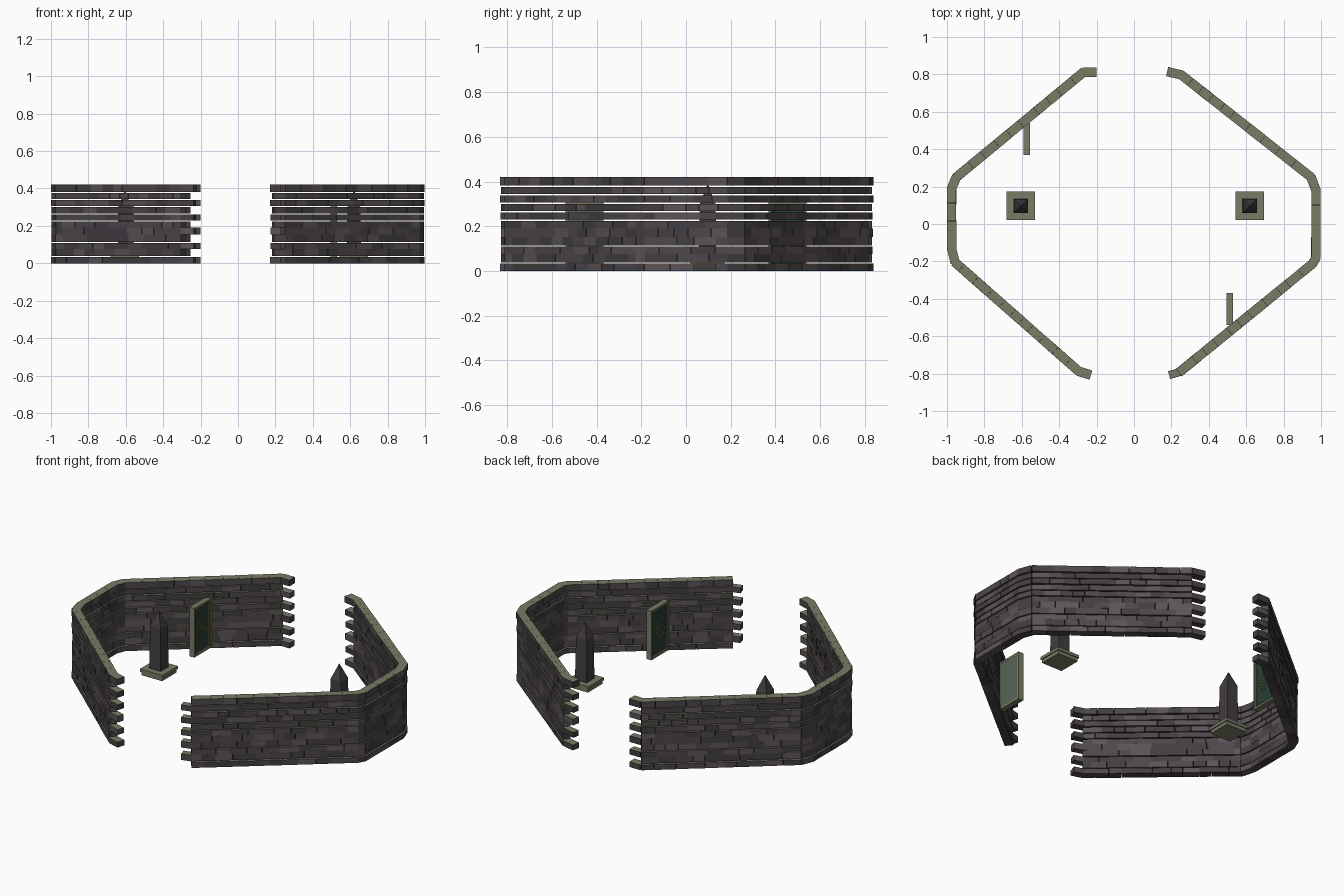
import bpy, bmesh, math, random
from mathutils import Matrix, Vector

if "Cube" in bpy.data.objects:
    bpy.data.objects.remove(bpy.data.objects["Cube"])

random.seed(4)


def mat(name, c):
    m = bpy.data.materials.new(name)
    m.diffuse_color = (*c, 1)
    m.use_nodes = True
    m.node_tree.nodes["Principled BSDF"].inputs["Base Color"].default_value = m.diffuse_color
    return m


STONES = [mat("stone_dark", (0.055, 0.047, 0.052)), mat("stone_mid", (0.075, 0.064, 0.07)),
          mat("stone_light", (0.105, 0.088, 0.096))]
MOSS = mat("mossy_stone", (0.19, 0.2, 0.13))
GREEN = mat("panel_green", (0.02, 0.05, 0.04))
BACK = mat("panel_back", (0.10, 0.13, 0.10))
GOLD = mat("ornament_gold", (0.28, 0.2, 0.05))


def finish(name, bm, mats):
    me = bpy.data.meshes.new(name)
    bm.to_mesh(me)
    bm.free()
    for m in mats:
        me.materials.append(m)
    ob = bpy.data.objects.new(name, me)
    bpy.context.collection.objects.link(ob)
    return ob


def box(bm, centre, size, angle=0.0, side=0, top=None):
    M = (Matrix.Translation(centre) @ Matrix.Rotation(angle, 4, 'Z')
         @ Matrix.Diagonal((*size, 1)))
    verts = bmesh.ops.create_cube(bm, size=1, matrix=M)['verts']
    for f in {f for v in verts for f in v.link_faces}:
        f.normal_update()
        f.material_index = top if top is not None and f.normal.z > 0.9 else side


# Brick walls: 11 courses along a bent path, with toothed ends
COURSES, H = 11, 0.42 / 11
OPEN_JOINTS = {0, 2, 5, 6, 7, 8, 9}      # courses with a see-through joint above
WIDE = {0: 0.050, 8: 0.047, 10: 0.050}


def wall(name, path, parity):
    bm = bmesh.new()
    pts = [Vector(p) for p in path]
    for i in range(COURSES):
        z0 = i * H
        h = H - (0.0055 if i in OPEN_JOINTS else 0)
        for s in range(len(pts) - 1):
            first, last = s == 0, s == len(pts) - 2
            # end blocks only exist on alternate courses
            if (first and i % 2 != parity[0]) or (last and i % 2 != parity[1]):
                continue
            a, b = pts[s], pts[s + 1]
            d = (b - a).normalized()
            a = a if first else a - d * 0.005
            b = b if last else b + d * 0.005
            length = (b - a).length
            ang = math.atan2(d.y, d.x)
            cuts, x = [0.0], random.uniform(0.04, 0.1)
            while x < length - 0.04 and length > 0.12:
                cuts.append(x)
                x += random.uniform(0.06, 0.11)
            cuts.append(length)
            for u, v in zip(cuts, cuts[1:]):
                c = a + d * (u + v) / 2
                t = WIDE.get(i, 0.042) + random.uniform(-0.0015, 0.0015)
                box(bm, (c.x, c.y, z0 + h / 2), (v - u - 0.001, t, h), ang,
                    random.choice((0, 0, 1, 1, 2)), 3)
    return finish(name, bm, STONES + [MOSS])


wall("left_wall", [(-0.2, 0.812), (-0.27, 0.812), (-0.95, 0.25), (-0.975, 0.19), (-0.975, -0.13),
                   (-0.957, -0.205), (-0.295, -0.788), (-0.23, -0.808)], (0, 0))
wall("right_wall", [(0.177, 0.815), (0.253, 0.797), (0.947, 0.25), (0.973, 0.18), (0.973, -0.18),
                    (0.955, -0.212), (0.243, -0.792), (0.187, -0.808)], (0, 1))


# Obelisks on stepped plinths
def obelisk(side, x, y):
    bm = bmesh.new()
    box(bm, (x, y, 0.011), (0.14, 0.14, 0.022))
    box(bm, (x, y, 0.03), (0.152, 0.152, 0.018))
    finish(side + "_plinth", bm, [MOSS])

    bm = bmesh.new()
    rings = [[bm.verts.new((x + sx * w, y + sy * w, z))
              for sx, sy in ((-1, -1), (1, -1), (1, 1), (-1, 1))]
             for w, z in ((0.039, 0.036), (0.035, 0.30))]
    tip = bm.verts.new((x, y, 0.392))
    bm.faces.new(rings[0][::-1])
    for k in range(4):
        n = (k + 1) % 4
        bm.faces.new((rings[0][k], rings[0][n], rings[1][n], rings[1][k]))
        bm.faces.new((rings[1][k], rings[1][n], tip))
    finish(side + "_obelisk", bm, [STONES[0]])


obelisk("left", -0.605, 0.097)
obelisk("right", 0.62, 0.097)


# Standing panels: framed green board with a gold ring and spiral, facing inward
def panel(side, x, y, face):
    z0, z1, w = 0.008, 0.31, 0.17
    zc = (z0 + z1) / 2
    bm = bmesh.new()
    box(bm, (x, y, zc), (0.024, w - 0.01, z1 - z0 - 0.01), side=0)
    for f in bm.faces:
        f.normal_update()
        if f.normal.x * face < -0.9:
            f.material_index = 1
    finish(side + "_panel_board", bm, [GREEN, BACK])

    bm = bmesh.new()
    fx = x + face * 0.004
    for s in (-1, 1):
        box(bm, (fx, y + s * (w / 2 - 0.006), zc), (0.034, 0.012, z1 - z0))
        box(bm, (fx, y, zc + s * ((z1 - z0) / 2 - 0.006)), (0.034, w, 0.012))
    finish(side + "_panel_frame", bm, [MOSS])

    cu = bpy.data.curves.new(side + "_panel_ornament", 'CURVE')
    cu.dimensions = '3D'
    cu.bevel_depth = 0.002
    cu.bevel_resolution = 0
    ring = [(0.05, k * math.tau / 20) for k in range(20)]
    spiral = [(0.008 + 0.0017 * k, k * 0.5) for k in range(17)]
    border = [(-0.066, -0.13), (0.066, -0.13), (0.066, 0.13), (-0.066, 0.13)]
    flat = [[(r * math.cos(t), r * math.sin(t)) for r, t in line] for line in (ring, spiral)]
    for line, closed in ((flat[0], True), (flat[1], False), (border, True)):
        sp = cu.splines.new('POLY')
        sp.points.add(len(line) - 1)
        for p, (u, v) in zip(sp.points, line):
            p.co = (x + face * 0.0125, y + u, zc + v, 1)
        sp.use_cyclic_u = closed
    cu.materials.append(GOLD)
    bpy.context.collection.objects.link(bpy.data.objects.new(cu.name, cu))


panel("left", -0.577, 0.455, 1)
panel("right", 0.515, -0.455, -1)
